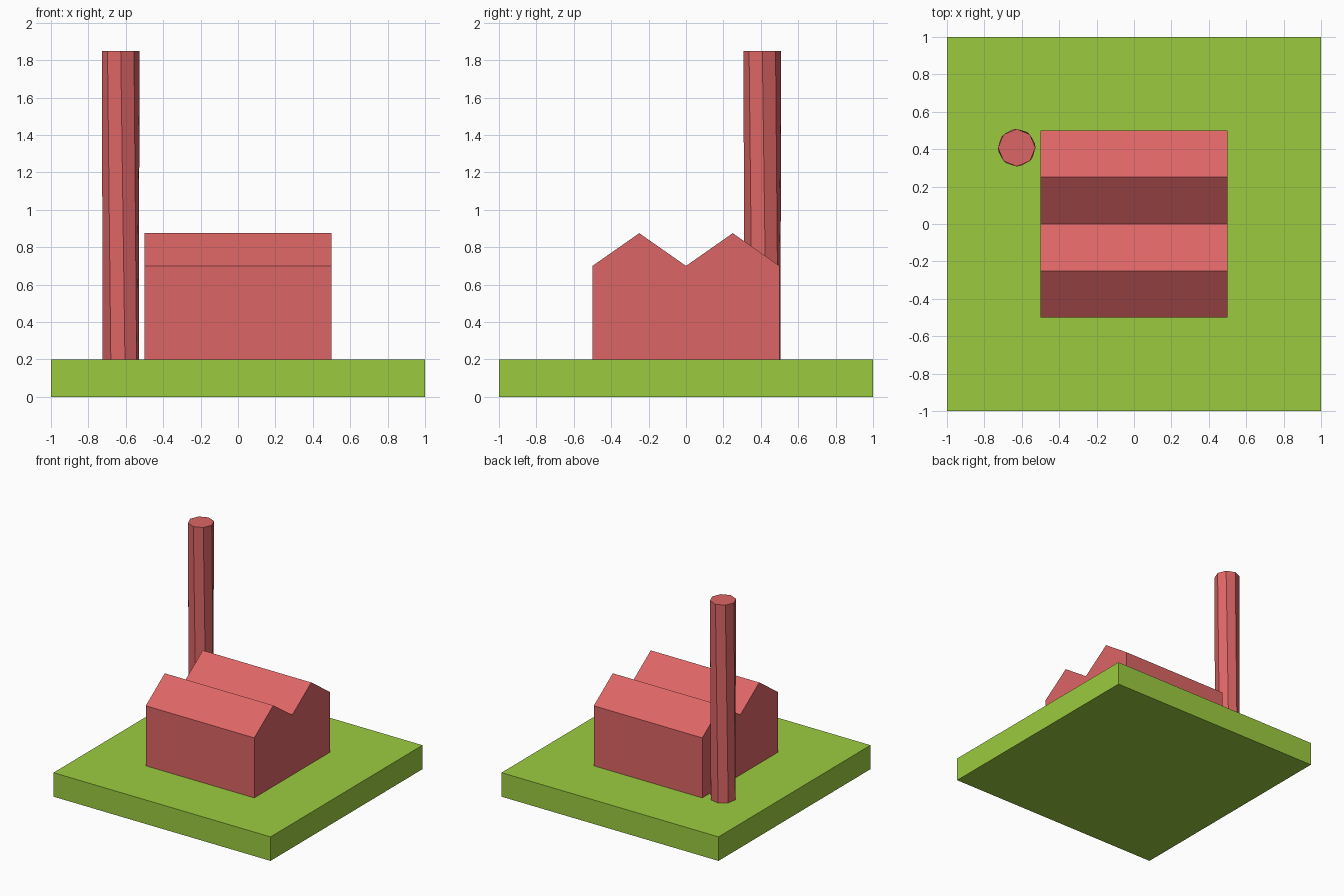
import bpy, bmesh
from math import cos, sin, pi, radians

if "Cube" in bpy.data.objects:
    bpy.data.objects.remove(bpy.data.objects["Cube"])

def material(name, color):
    m = bpy.data.materials.new(name)
    m.diffuse_color = color
    m.use_nodes = True
    m.node_tree.nodes["Principled BSDF"].inputs["Base Color"].default_value = m.diffuse_color
    return m

def loft(name, rings, mat):
    """Join two equal rings of points into a closed solid."""
    bm = bmesh.new()
    a, b = [[bm.verts.new(p) for p in ring] for ring in rings]
    n = len(a)
    for i in range(n):
        j = (i + 1) % n
        bm.faces.new((a[i], a[j], b[j], b[i]))
    bm.faces.new(a[::-1])
    bm.faces.new(b)
    bmesh.ops.recalc_face_normals(bm, faces=bm.faces)
    mesh = bpy.data.meshes.new(name)
    bm.to_mesh(mesh)
    bm.free()
    mesh.materials.append(mat)
    obj = bpy.data.objects.new(name, mesh)
    bpy.context.collection.objects.link(obj)
    return obj

green = material("grass_green", (0.33, 0.6, 0.05, 1))
red = material("brick_red", (0.72, 0.13, 0.13, 1))

# Ground slab
square = [(-1, -1), (1, -1), (1, 1), (-1, 1)]
loft("ground_slab", [[(x, y, z) for x, y in square] for z in (0, 0.2)], green)

# Hall with two gabled roofs, profile swept along x
profile = [(-0.5, 0.2), (0.5, 0.2), (0.5, 0.7), (0.25, 0.875),
           (0, 0.7), (-0.25, 0.875), (-0.5, 0.7)]
loft("factory_hall", [[(x, y, z) for y, z in profile] for x in (-0.5, 0.5)], red)

# Slightly twisted eight-sided chimney
def octagon(z, turn):
    return [(-0.627 + 0.1 * cos(i * pi / 4 + turn),
             0.408 + 0.1 * sin(i * pi / 4 + turn), z) for i in range(8)]

loft("chimney", [octagon(0.2, radians(13)), octagon(1.85, 0)], red)
